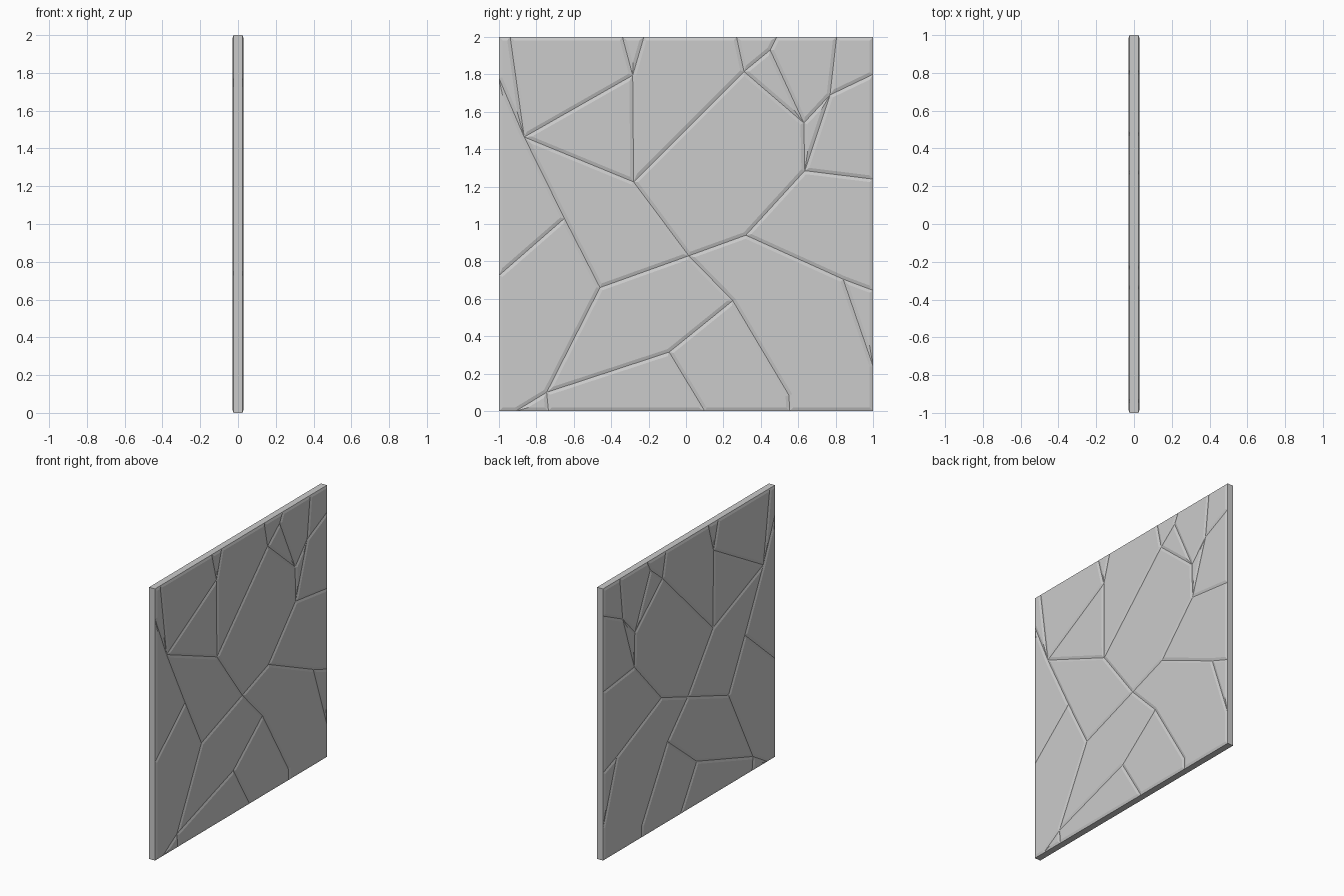
import bpy, bmesh

if "Cube" in bpy.data.objects:
    bpy.data.objects.remove(bpy.data.objects["Cube"])

HALF = 0.03      # half thickness of the slab
BEVEL = 0.018    # width of the bevelled rim around each shard
DEPTH = 0.006    # how far the rim drops below the face

# Crack junctions (y, z)
P = {
    # slab corners and border points
    "TL": (-1, 2), "T0": (-0.94, 2), "T1": (-0.34, 2), "T2": (-0.225, 2),
    "T3": (0.27, 2), "T4": (0.485, 2), "T5": (0.805, 2), "TR": (1, 2),
    "R1": (1, 1.80), "R2": (1, 1.24), "R3": (1, 0.645), "R4": (1, 0.24),
    "BR": (1, 0), "X4": (0.555, 0), "X3": (0.10, 0), "X2": (-0.735, 0),
    "X1": (-0.91, 0), "BL": (-1, 0), "L2": (-1, 0.725), "L1": (-1, 1.78),
    # inner junctions
    "B": (-0.865, 1.465), "C": (-0.65, 1.03), "D": (-0.285, 1.795),
    "E": (-0.28, 1.225), "F": (0.31, 1.815), "S": (0.45, 1.93),
    "H": (0.63, 1.54), "J": (0.77, 1.69), "K": (0.635, 1.285),
    "L": (0.32, 0.94), "V": (0.84, 0.705), "G": (0.015, 0.83),
    "M": (-0.46, 0.66), "N": (0.25, 0.59), "W": (0.55, 0.085),
    "O": (-0.09, 0.315), "Q": (-0.745, 0.10),
}

# Shards as loops of junctions
SHARDS = [
    "TL T0 B L1", "T0 T1 D B", "T1 T2 D", "B D E", "D T2 T3 F E",
    "T3 T4 S F", "F S H", "S T4 T5 J H", "T5 TR R1 J", "H J K",
    "J R1 R2 K", "E F H K L G", "K R2 R3 V L", "V R3 R4",
    "L V R4 BR X4 W N G", "B E G M C", "L1 B C L2",
    "L2 C M Q X1 BL", "M G N O Q", "O N W X4 X3", "Q O X3 X2", "Q X2 X1",
]


def make_shard(index, loop):
    """Prism through the slab, with a raised, bevelled face on both sides."""
    bm = bmesh.new()
    pts = [P[k] for k in loop.split()]
    x = HALF - DEPTH
    front = [bm.verts.new((x, y, z)) for y, z in pts]
    back = [bm.verts.new((-x, y, z)) for y, z in pts]
    caps = [bm.faces.new(front), bm.faces.new(back[::-1])]
    n = len(pts)
    for i in range(n):
        j = (i + 1) % n
        bm.faces.new((front[i], back[i], back[j], front[j]))
    bmesh.ops.recalc_face_normals(bm, faces=bm.faces[:])
    bmesh.ops.inset_individual(bm, faces=caps, thickness=BEVEL,
                               use_even_offset=True)
    # lift the inset faces to the slab surface
    for f in caps:
        for v in f.verts:
            v.co.x = HALF if v.co.x > 0 else -HALF
    mesh = bpy.data.meshes.new(f"shard_{index:02d}")
    bm.to_mesh(mesh)
    bm.free()
    bpy.context.collection.objects.link(bpy.data.objects.new(mesh.name, mesh))


for i, loop in enumerate(SHARDS):
    make_shard(i + 1, loop)
